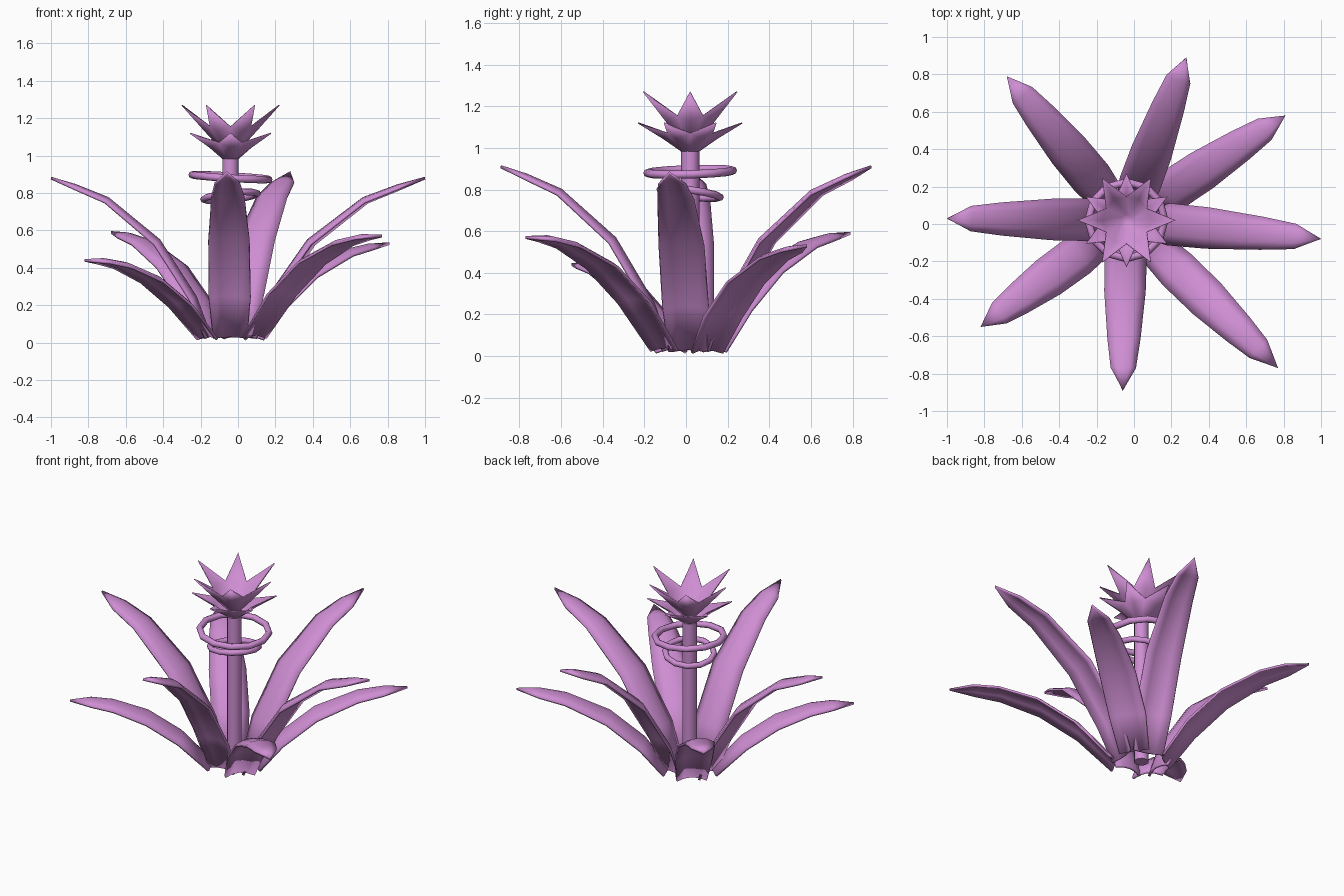
import bpy, bmesh
from math import sin, cos, pi, radians
from mathutils import Vector

cube = bpy.data.objects.get("Cube")
if cube:
    bpy.data.objects.remove(cube, do_unlink=True)

CENTRE = Vector((-0.04, 0.02, 0))

# Single orchid colour for the whole plant
orchid = bpy.data.materials.new("orchid_pink")
orchid.use_nodes = True
COLOUR = (0.62, 0.27, 0.65, 1)
orchid.diffuse_color = COLOUR
orchid.node_tree.nodes["Principled BSDF"].inputs["Base Color"].default_value = COLOUR


def finish(obj, angle):
    obj.data.materials.clear()
    obj.data.materials.append(orchid)
    bpy.ops.object.select_all(action='DESELECT')
    obj.select_set(True)
    bpy.context.view_layer.objects.active = obj
    bpy.ops.object.shade_smooth_by_angle(angle=radians(angle))


def add_mesh(name, bm, thickness, angle):
    bmesh.ops.remove_doubles(bm, verts=bm.verts, dist=0.0005)
    bmesh.ops.recalc_face_normals(bm, faces=bm.faces)
    mesh = bpy.data.meshes.new(name)
    bm.to_mesh(mesh)
    bm.free()
    obj = bpy.data.objects.new(name, mesh)
    bpy.context.collection.objects.link(obj)
    solid = obj.modifiers.new("thickness", 'SOLIDIFY')
    solid.thickness = thickness
    solid.offset = 0
    finish(obj, angle)


# Leaf spines as (radius, height) fractions: upright and arching
UPRIGHT = [(.125, .03), (.21, .27), (.41, .61), (.69, .865), (.865, .945), (1, 1)]
ARCHING = [(.15, .06), (.33, .47), (.53, .77), (.735, .94), (.87, .99), (1, 1)]
HALF_WIDTHS = [.09, .11, .108, .086, .065, 0]
ACROSS = [-1, -.5, 0, .5, 1]


def leaf(name, tip, arch):
    tip = Vector(tip)
    out = Vector((tip.x - CENTRE.x, tip.y - CENTRE.y, 0))
    reach = out.length
    out.normalize()
    side = Vector((-out.y, out.x, 0))
    spine = []
    for a, b in zip(UPRIGHT, ARCHING):
        r, z = Vector(a).lerp(Vector(b), arch)
        spine.append(CENTRE + out * r * reach + Vector((0, 0, z * tip.z)))
    bm = bmesh.new()
    rows = []
    for i, (p, w) in enumerate(zip(spine, HALF_WIDTHS)):
        along = (spine[min(i + 1, 5)] - spine[max(i - 1, 0)]).normalized()
        up = along.cross(side)
        # gently domed cross-section with lowered edges
        rows.append([bm.verts.new(p + side * w * u + up * w * .3 * (.5 - u * u))
                     for u in ACROSS])
    for a, b in zip(rows, rows[1:]):
        for j in range(4):
            bm.faces.new((a[j], a[j + 1], b[j + 1], b[j]))
    add_mesh(name, bm, 0.014, 35)


leaf("leaf_right", (-1.0, 0.03, 0.88), 0)
leaf("leaf_back_right", (-0.68, 0.79, 0.59), .6)
leaf("leaf_back", (0.28, 0.89, 0.91), 0)
leaf("leaf_back_left", (0.81, 0.58, 0.53), .5)
leaf("leaf_left", (1.0, -0.08, 0.88), 0)
leaf("leaf_front_left", (0.77, -0.77, 0.57), 1)
leaf("leaf_front", (-0.06, -0.89, 0.91), 0)
leaf("leaf_front_right", (-0.82, -0.55, 0.44), 1)

# Stem
bpy.ops.mesh.primitive_cylinder_add(vertices=10, radius=0.044, depth=0.98,
                                    location=CENTRE + Vector((0, 0, 0.52)))
stem = bpy.context.object
stem.name = "stem"
finish(stem, 40)


# Rings floating around the stem
def ring(name, z, radius, tube, tilt):
    bpy.ops.mesh.primitive_torus_add(
        major_segments=12, minor_segments=8, major_radius=radius, minor_radius=tube,
        location=CENTRE + Vector((0, 0, z)), rotation=tilt)
    obj = bpy.context.object
    obj.name = name
    finish(obj, 50)


ring("upper_ring", 0.885, 0.205, 0.02, (0.03, 0.06, 0))
ring("lower_ring", 0.782, 0.145, 0.018, (-0.13, -0.11, 0))


# Star-shaped flower cups with six pointed petals
def flower_cup(name, base, valley, keel, tip, turn):
    bm = bmesh.new()

    def point(rz, step):
        a = turn + step * pi / 6
        return bm.verts.new(CENTRE + Vector((rz[0] * cos(a), rz[0] * sin(a), rz[1])))

    floor = [point(base, k) for k in range(12)]
    rim = [point(valley if k % 2 else keel, k) for k in range(12)]
    bm.faces.new(floor)
    for k in range(12):
        n = (k + 1) % 12
        bm.faces.new((floor[k], floor[n], rim[n], rim[k]))
    for k in range(0, 12, 2):
        end = point(tip, k)
        bm.faces.new((rim[k - 1], rim[k], end))
        bm.faces.new((rim[k], rim[k + 1], end))
    add_mesh(name, bm, 0.006, 60)


flower_cup("lower_petals", (0.042, 0.985), (0.125, 1.07), (0.128, 1.045), (0.25, 1.12), pi / 6)
flower_cup("upper_petals", (0.035, 1.02), (0.125, 1.155), (0.135, 1.13), (0.26, 1.27), 0)
